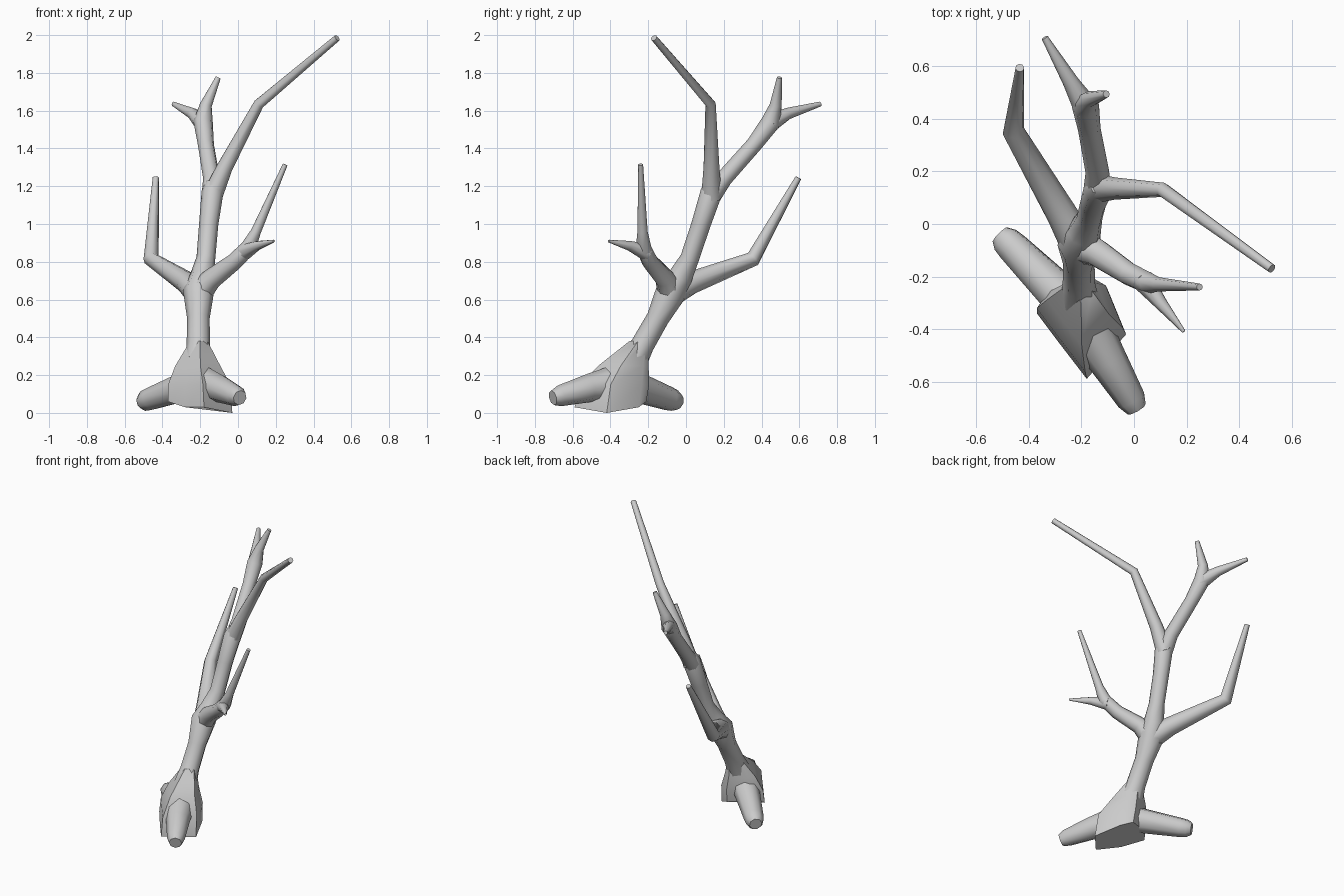
import bpy
import bmesh
import math
from mathutils import Vector

cube = bpy.data.objects.get("Cube")
if cube:
    bpy.data.objects.remove(cube, do_unlink=True)

SIDES = 8

bark = bpy.data.materials.new("grey bark")
bark.use_nodes = True
GREY = (0.6, 0.6, 0.6, 1)
bark.diffuse_color = GREY
bark.node_tree.nodes["Principled BSDF"].inputs["Base Color"].default_value = GREY


def loft(name, rings):
    """Skin a list of equal-length point rings and close both ends."""
    bm = bmesh.new()
    loops = [[bm.verts.new(p) for p in ring] for ring in rings]
    n = len(loops[0])
    for a, b in zip(loops, loops[1:]):
        for i in range(n):
            j = (i + 1) % n
            bm.faces.new((a[i], a[j], b[j], b[i]))
    bm.faces.new(loops[0][::-1])
    bm.faces.new(loops[-1])
    bmesh.ops.recalc_face_normals(bm, faces=bm.faces)
    mesh = bpy.data.meshes.new(name)
    bm.to_mesh(mesh)
    bm.free()
    mesh.materials.append(bark)
    obj = bpy.data.objects.new(name, mesh)
    bpy.context.collection.objects.link(obj)
    bpy.ops.object.select_all(action='DESELECT')
    obj.select_set(True)
    bpy.context.view_layer.objects.active = obj
    bpy.ops.object.shade_smooth_by_angle(angle=math.radians(50))
    return obj


def limb(name, path):
    """Tapered tube through (x, y, z, radius) points."""
    pts = [Vector(p[:3]) for p in path]
    steps = [(b - a).normalized() for a, b in zip(pts, pts[1:])]
    tangents = [steps[0]]
    tangents += [(a + b).normalized() for a, b in zip(steps, steps[1:])]
    tangents.append(steps[-1])
    side = tangents[0].orthogonal().normalized()
    rings = []
    for k, (p, t) in enumerate(zip(pts, tangents)):
        if k:
            side = tangents[k - 1].rotation_difference(t) @ side
        up = t.cross(side)
        ring = []
        for i in range(SIDES):
            a = math.tau * i / SIDES
            ring.append(p + path[k][3] * (math.cos(a) * side + math.sin(a) * up))
        rings.append(ring)
    return loft(name, rings)


# Swollen foot of the trunk: one outline, scaled up towards the stem
outline = [(-.37, -.34, .06), (-.28, -.46, .03), (-.18, -.59, .03),
           (-.03, -.42, 0), (-.1, -.25, .03), (-.17, -.21, .06),
           (-.33, -.28, .08)]
middle = Vector((-.21, -.37, 0))
foot = [[Vector(p) for p in outline]]
for scale, x, y, z in [(.97, -.215, -.35, .15), (.7, -.22, -.31, .25),
                       (.27, -.21, -.24, .38)]:
    centre = Vector((x, y, z))
    foot.append([centre + scale * (Vector((p[0], p[1], 0)) - middle)
                 for p in outline])
loft("trunk_foot", foot)

# Stem, roots and branches
limb("trunk", [(-.21, -.28, .27, .075), (-.21, -.23, .36, .062),
               (-.21, -.15, .5, .06), (-.21, -.08, .64, .082),
               (-.19, -.03, .72, .065), (-.17, .02, .82, .05),
               (-.155, .08, 1, .051), (-.135, .135, 1.17, .058),
               (-.13, .15, 1.22, .04)])
limb("front_root", [(-.2, -.36, .16, .1), (-.1, -.52, .13, .075),
                    (-.01, -.67, .09, .056), (.01, -.705, .08, .04)])
limb("back_root", [(-.25, -.3, .15, .085), (-.46, -.09, .075, .063),
                   (-.49, -.06, .065, .057), (-.51, -.04, .06, .04)])
limb("tall_branch", [(-.14, .135, 1.14, .055), (-.07, .135, 1.3, .042),
                     (.11, .13, 1.635, .028), (.525, -.17, 1.985, .018)])
limb("back_branch", [(-.14, .12, 1.13, .055), (-.14, .2, 1.24, .045),
                     (-.17, .36, 1.42, .043), (-.185, .45, 1.54, .052),
                     (-.17, .475, 1.63, .032), (-.105, .495, 1.775, .014)])
limb("back_twig", [(-.18, .44, 1.53, .05), (-.24, .54, 1.585, .031),
                   (-.34, .71, 1.635, .013)])
limb("right_branch", [(-.21, -.08, .63, .07), (-.27, .03, .69, .06),
                      (-.46, .355, .815, .042), (-.435, .595, 1.245, .017)])
limb("left_branch", [(-.21, -.08, .63, .07), (-.14, -.11, .71, .055),
                     (-.02, -.19, .8, .045), (.055, -.225, .875, .042),
                     (.095, -.23, .96, .027), (.25, -.24, 1.315, .013)])
limb("left_twig", [(.03, -.21, .85, .045), (.1, -.3, .885, .026),
                   (.19, -.41, .91, .007)])
